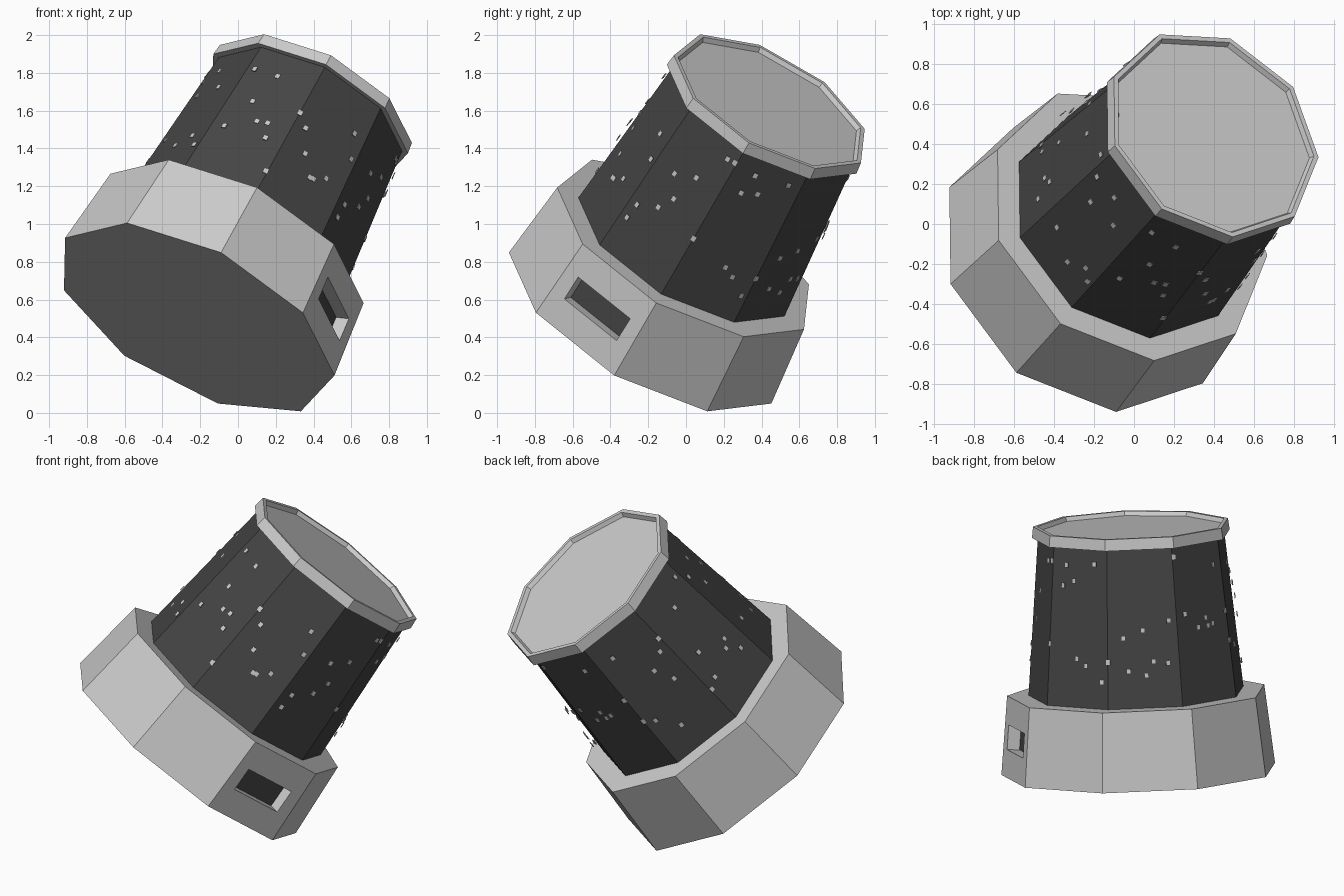
import bpy, bmesh, math, random
from mathutils import Matrix, Vector

if "Cube" in bpy.data.objects:
    bpy.data.objects.remove(bpy.data.objects["Cube"])

SIDES = 9
BASE_H, RIM_Z, TOP_Z = 0.467, 1.395, 1.462

# Tilted frame of the whole model: local z is the tower axis
zx = Vector((0.425, 0.455, 0.782)).normalized()
xx = Vector((-0.855, 0.488, 0.180))
xx = (xx - zx * xx.dot(zx)).normalized()
yx = zx.cross(xx)
FRAME = Matrix.Translation((-0.226, -0.214, 0.502)) @ Matrix((xx, yx, zx)).transposed().to_4x4()

dark = bpy.data.materials.new("dark_grey")
dark.diffuse_color = (0.06, 0.06, 0.06, 1)
dark.use_nodes = True
dark.node_tree.nodes["Principled BSDF"].inputs["Base Color"].default_value = dark.diffuse_color


def add_object(name, bm, mat=None):
    bmesh.ops.recalc_face_normals(bm, faces=bm.faces)
    me = bpy.data.meshes.new(name)
    bm.to_mesh(me)
    bm.free()
    ob = bpy.data.objects.new(name, me)
    ob.matrix_world = FRAME
    if mat:
        me.materials.append(mat)
    bpy.context.collection.objects.link(ob)
    return ob


def lathe(name, profile, mat=None):
    """Nine-sided solid from (radius, height) pairs, capped at both ends."""
    bm = bmesh.new()
    rings = [[bm.verts.new((r * math.cos(math.tau * k / SIDES), r * math.sin(math.tau * k / SIDES), z))
              for k in range(SIDES)] for r, z in profile]
    for a, b in zip(rings, rings[1:]):
        for k in range(SIDES):
            j = (k + 1) % SIDES
            bm.faces.new((a[k], a[j], b[j], b[k]))
    bm.faces.new(rings[0])
    bm.faces.new(rings[-1])
    return add_object(name, bm, mat)


def box(name, matrix, size, mat=None):
    bm = bmesh.new()
    bmesh.ops.create_cube(bm, size=1, matrix=matrix @ Matrix.Diagonal((*size, 1)))
    return add_object(name, bm, mat)


# Main masses
base = lathe("base", [(0.814, 0), (0.765, BASE_H)])
lathe("tower_body", [(0.64, BASE_H - 0.01), (0.553, RIM_Z + 0.01)], dark)
lathe("top_rim", [(0.588, RIM_Z), (0.58, TOP_Z), (0.555, TOP_Z), (0.542, TOP_Z - 0.025)])

# Slot in one side of the base, with a dark panel at its back
side = Matrix.Translation((-0.742, 0, BASE_H / 2)) @ Matrix.Rotation(0.1, 4, 'Y')
cutter = box("slot_cutter", side, (0.18, 0.37, 0.145))
cutter.hide_render = True
cutter.hide_viewport = True
cut = base.modifiers.new("slot", 'BOOLEAN')
cut.operation = 'DIFFERENCE'
cut.solver = 'EXACT'
cut.object = cutter
box("slot_panel", side @ Matrix.Translation((0.085, 0, 0)), (0.02, 0.368, 0.143), dark)

# Small light flecks floating on a round cone around the body
random.seed(4)
bm = bmesh.new()
for i in range(72):
    ang = math.tau * (i + random.random()) / 72
    z = random.uniform(0.62, 1.34)
    r = 0.64 - 0.087 * (z - BASE_H) / (RIM_Z - BASE_H)
    m = Matrix.Rotation(ang, 4, 'Z') @ Matrix.Translation((r, 0, z)) @ Matrix.Rotation(-0.094, 4, 'Y')
    bmesh.ops.create_cube(bm, size=1, matrix=m @ Matrix.Diagonal((0.005, 0.026, 0.03, 1)))
add_object("window_flecks", bm)
